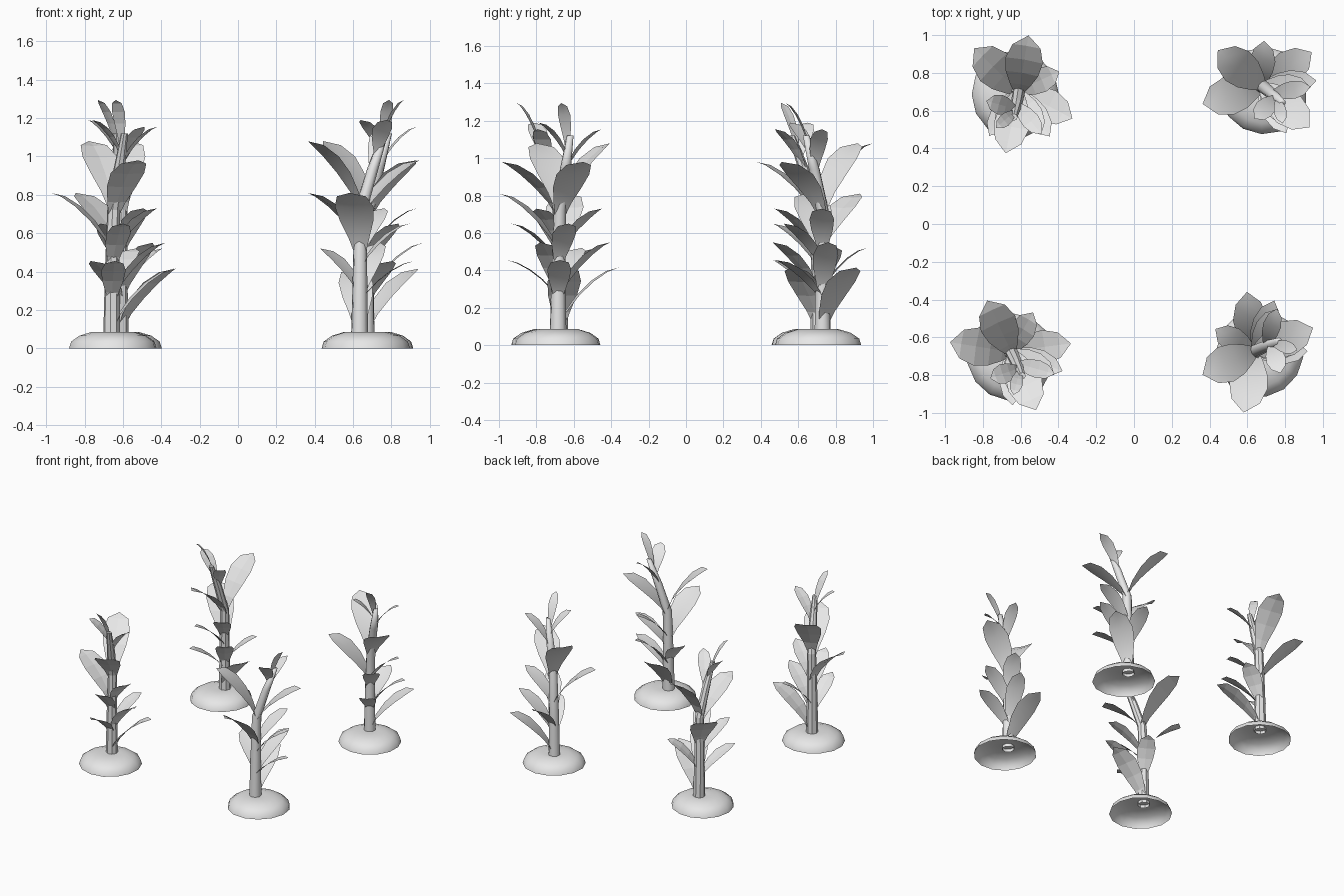
import bpy
import bmesh
import math
from mathutils import Vector

if "Cube" in bpy.data.objects:
    bpy.data.objects.remove(bpy.data.objects["Cube"])

grey = bpy.data.materials.new("plain_grey")
grey.use_nodes = True
grey.diffuse_color = (0.8, 0.8, 0.8, 1)
grey.node_tree.nodes["Principled BSDF"].inputs["Base Color"].default_value = (0.8, 0.8, 0.8, 1)

# Stem centre line with radius: x, y, z, radius
STEM = [(0.01, 0.025, 0.06, 0.045), (0.01, 0.022, 0.4, 0.038), (0.015, 0.015, 0.72, 0.034),
        (0.003, -0.055, 0.94, 0.03), (-0.01, -0.12, 1.12, 0.018)]

# Leaves: azimuth, tip reach, base height, tip height, half width
LEAVES = {
    "upper_leaf": (78, 0.32, 0.72, 1.08, 0.1),
    "middle_leaf": (132, 0.33, 0.49, 0.81, 0.102),
    "high_leaf": (260, 0.315, 0.68, 0.98, 0.095),
    "low_leaf": (-23, 0.325, 0.09, 0.415, 0.09),
    "lower_side_leaf": (-51, 0.285, 0.25, 0.55, 0.068),
    "lower_front_leaf": (237, 0.26, 0.23, 0.455, 0.064),
    "middle_front_leaf": (248, 0.24, 0.41, 0.65, 0.064),
    "middle_side_leaf": (302, 0.25, 0.48, 0.73, 0.066),
    "lower_back_leaf": (28, 0.26, 0.28, 0.52, 0.068),
    "crown_top_leaf": (239, 0.205, 1.03, 1.295, 0.034),
    "crown_side_leaf": (303, 0.25, 0.92, 1.155, 0.048),
    "crown_small_leaf": (192, 0.16, 1.0, 1.19, 0.053),
}


def stem_at(z):
    """Point on the stem centre line at a height."""
    for a, b in zip(STEM, STEM[1:]):
        if z <= b[2]:
            return Vector(a[:3]).lerp(Vector(b[:3]), (z - a[2]) / (b[2] - a[2]))
    return Vector(STEM[-1][:3])


def finish(name, bm, place, turn, smooth):
    mesh = bpy.data.meshes.new(name)
    bm.to_mesh(mesh)
    bm.free()
    mesh.materials.append(grey)
    for poly in mesh.polygons:
        poly.use_smooth = smooth
    ob = bpy.data.objects.new(name, mesh)
    ob.location = (place[0], place[1], 0)
    ob.rotation_euler.z = math.radians(turn)
    bpy.context.collection.objects.link(ob)


def loft(rings, sides, wobble=0.0):
    """Skin of round rings, closed at the last one."""
    bm = bmesh.new()
    rows = []
    for x, y, z, r in rings:
        row = []
        for i in range(sides):
            a = math.tau * i / sides
            rr = r * (1 + wobble * math.sin(3 * a + 1))
            row.append(bm.verts.new((x + rr * math.cos(a), y + rr * math.sin(a), z)))
        rows.append(row)
    for lo, hi in zip(rows, rows[1:]):
        for i in range(sides):
            j = (i + 1) % sides
            bm.faces.new((lo[i], lo[j], hi[j], hi[i]))
    bm.faces.new(rows[-1])
    return bm


def leaf(azimuth, reach, base_z, tip_z, half):
    """Arching blade, narrow at the stem and pointed at the tip."""
    a = math.radians(azimuth)
    base = stem_at(base_z)
    tip = Vector((reach * math.cos(a), reach * math.sin(a), tip_z))
    out = tip - base
    out.z = 0
    side = Vector((-out.y, out.x, 0)).normalized()

    def spine(t):
        p = base + out * t ** 1.25
        p.z = base_z + (tip_z - base_z) * (1 - (1 - t) ** 1.4)
        return p

    bm = bmesh.new()
    rows = []
    for t, w in ((0, 0.28), (0.2, 0.55), (0.42, 0.87), (0.64, 1), (0.85, 0.75)):
        along = spine(t + 0.05) - spine(t)
        normal = along.cross(side).normalized()
        row = []
        for s in (-1, 0, 1):
            cup = normal * half * w * 0.07 * abs(s)
            row.append(bm.verts.new(spine(t) + side * half * w * s + cup))
        rows.append(row)
    end = bm.verts.new(tip)
    for lo, hi in zip(rows, rows[1:]):
        for i in (0, 1):
            bm.faces.new((lo[i], hi[i], hi[i + 1], lo[i + 1]))
    for i in (0, 1):
        bm.faces.new((rows[-1][i], end, rows[-1][i + 1]))
    # Upper side of the blade faces the stem and the sky
    for f in bm.faces:
        f.normal_update()
        if f.normal.z < 0:
            f.normal_flip()
    return bm


# Soil mound: open below
MOUND = [(0, 0, 0, 0.231), (0, 0, 0.035, 0.22), (0, 0, 0.066, 0.176),
         (0, 0, 0.086, 0.11), (0.01, 0.01, 0.084, 0.05)]

# Four plants: mound centre, plant centre, turn, smooth shading
PLANTS = {
    "back_right": ((-0.63, 0.685), (-0.625, 0.685), 0, False),
    "front_right": ((-0.652, -0.703), (-0.652, -0.7), 35, False),
    "back_left": ((0.688, 0.705), (0.685, 0.71), 61, True),
    "front_left": ((0.665, -0.685), (0.66, -0.678), 124, True),
}
for corner, (ground, centre, turn, smooth) in PLANTS.items():
    finish(corner + "_mound", loft(MOUND, 14, 0.01), ground, turn, True)
    finish(corner + "_stem", loft(STEM, 8), centre, turn, smooth)
    for name, spec in LEAVES.items():
        finish(corner + "_" + name, leaf(*spec), centre, turn, smooth)
